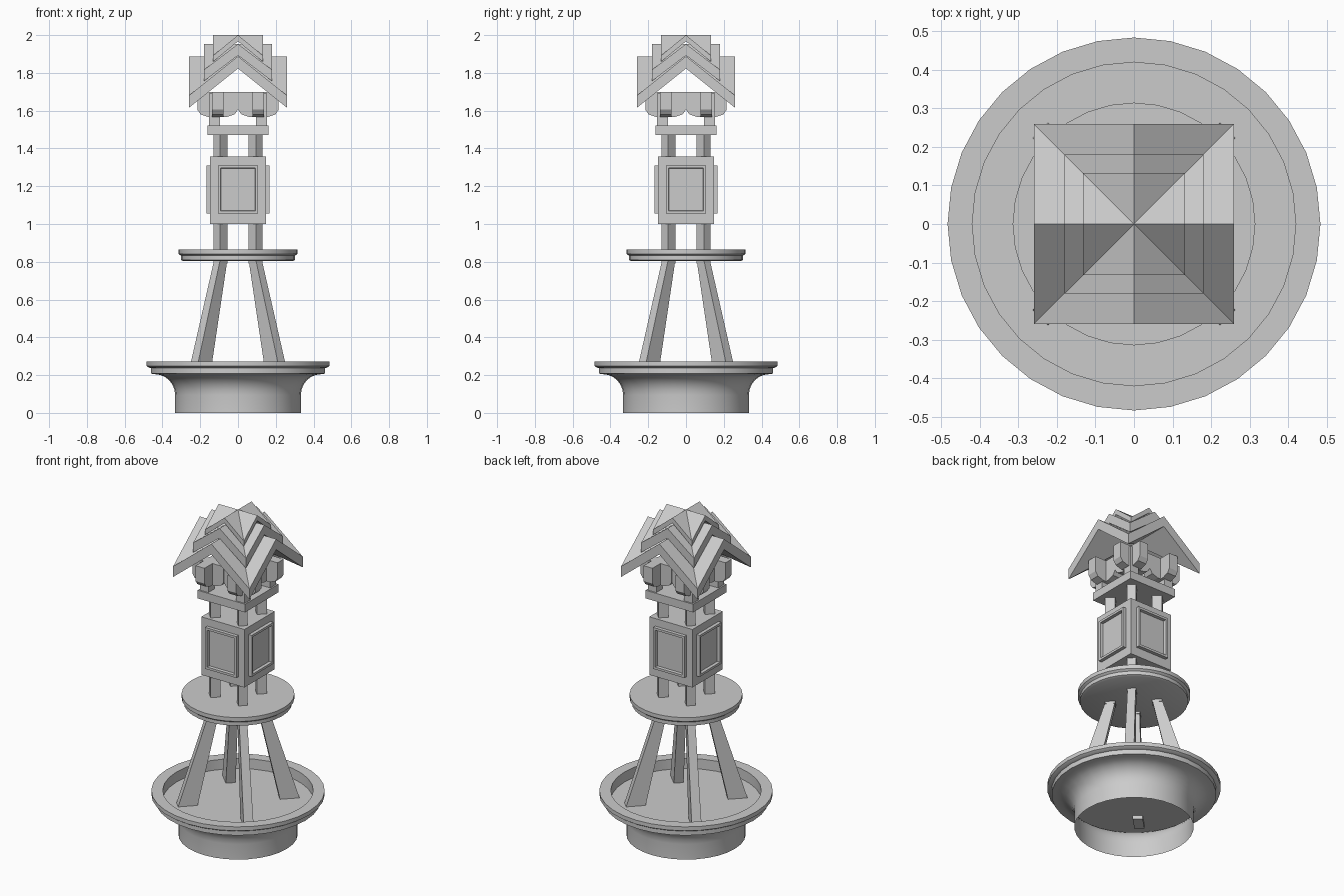
import bpy, bmesh
from math import sin, cos, pi
from mathutils import Matrix, Vector

if "Cube" in bpy.data.objects:
    bpy.data.objects.remove(bpy.data.objects["Cube"])


def add_object(name, bm, smooth=False):
    bmesh.ops.recalc_face_normals(bm, faces=bm.faces)
    mesh = bpy.data.meshes.new(name)
    bm.to_mesh(mesh)
    bm.free()
    ob = bpy.data.objects.new(name, mesh)
    bpy.context.collection.objects.link(ob)
    if smooth:
        bpy.ops.object.select_all(action='DESELECT')
        ob.select_set(True)
        bpy.context.view_layer.objects.active = ob
        bpy.ops.object.shade_smooth_by_angle(angle=pi / 6)
    return ob


def lathe(name, profile, sides=32):
    """Revolve (radius, z) points; radius 0 closes to a point."""
    bm = bmesh.new()
    rings = []
    for r, z in profile:
        n = sides if r > 0 else 1
        rings.append([bm.verts.new((r * cos(2 * pi * i / sides), r * sin(2 * pi * i / sides), z))
                      for i in range(n)])
    for a, b in zip(rings, rings[1:]):
        for i in range(sides):
            j = (i + 1) % sides
            ids = [a[i % len(a)], a[j % len(a)], b[j % len(b)], b[i % len(b)]]
            bm.faces.new(list(dict.fromkeys(ids)))
    return add_object(name, bm, smooth=True)


def loft(name, ring_a, ring_b, turn=0.0):
    """Solid between two matching rings of 3D points, turned about z."""
    bm = bmesh.new()
    a = [bm.verts.new(p) for p in ring_a]
    b = [bm.verts.new(p) for p in ring_b]
    n = len(a)
    bm.faces.new(a)
    bm.faces.new(b)
    for i in range(n):
        bm.faces.new((a[i], a[(i + 1) % n], b[(i + 1) % n], b[i]))
    bm.transform(Matrix.Rotation(turn, 4, 'Z'))
    return add_object(name, bm)


def rect(x0, x1, w, z, yc=0.0):
    return [(x0, yc - w / 2, z), (x1, yc - w / 2, z), (x1, yc + w / 2, z), (x0, yc + w / 2, z)]


def block(name, x0, x1, w, z0, z1, turn=0.0, yc=0.0):
    return loft(name, rect(x0, x1, w, z0, yc), rect(x0, x1, w, z1, yc), turn)


# Flared round base with stepped rim and sunken floor, open underneath
flare = [(0.44 - 0.108 * cos(t * pi / 12), 0.2 - 0.1 * (1 - sin(t * pi / 12))) for t in range(0, 7)]
flare = [(0.333 + 0.107 * (1 - cos(t * pi / 12)), 0.095 + 0.11 * sin(t * pi / 12)) for t in range(7)]
lathe("base_dish", [(0.333, 0)] + flare + [(0.46, 0.208), (0.46, 0.237), (0.472, 0.24), (0.484, 0.248),
      (0.484, 0.272), (0.42, 0.272), (0.42, 0.21), (0, 0.21)])

# Round table above the legs
lathe("middle_disc", [(0, 0.804), (0.29, 0.804), (0.302, 0.81), (0.302, 0.832), (0.315, 0.842),
      (0.315, 0.866), (0, 0.866)])

# Four splayed legs and four lower posts, set on the diagonals
for k in range(4):
    turn = pi / 4 + k * pi / 2
    loft(f"leg_{k}", rect(0.238, 0.35, 0.056, 0.19), rect(0.102, 0.156, 0.045, 0.81), turn)
    block(f"lower_post_{k}", 0.103, 0.159, 0.05, 0.79, 1.49, turn)

# Lantern box and cap plate
block("lantern_box", -0.147, 0.147, 0.294, 1.0, 1.357)
block("cap_plate", -0.162, 0.162, 0.324, 1.472, 1.522)

# Raised window frame with a sunken panel on each face
for k in range(4):
    bm = bmesh.new()
    bmesh.ops.create_cube(bm, size=1, matrix=Matrix.Translation((0.154, 0, 1.183))
                          @ Matrix.Diagonal((0.028, 0.212, 0.255, 1)))
    bm.normal_update()
    front = max(bm.faces, key=lambda f: f.normal.x)
    bmesh.ops.inset_region(bm, faces=[front], thickness=0.02, depth=0)
    bmesh.ops.inset_region(bm, faces=[front], thickness=0.003, depth=-0.018)
    bm.transform(Matrix.Rotation(k * pi / 2, 4, 'Z'))
    add_object(f"window_frame_{k}", bm)

# Upper posts and crossed bracket arms with rounded undersides
arm = [(-0.107, 1.7), (-0.107, 1.605), (-0.09, 1.58), (-0.05, 1.567),
       (0.05, 1.567), (0.09, 1.58), (0.107, 1.605), (0.107, 1.7)]
for k in range(4):
    turn = k * pi / 2
    block(f"upper_post_{k}", 0.095, 0.153, 0.058, 1.5, 1.69, turn, 0.124)
    c, w = 0.108, 0.03
    loft(f"bracket_x_{k}", [(c + u, c - w, z) for u, z in arm],
         [(c + u, c + w, z) for u, z in arm], turn)
    loft(f"bracket_y_{k}", [(c - w, c + u, z) for u, z in arm],
         [(c + w, c + u, z) for u, z in arm], turn)


def cross_gable(name, half, top, slope, thick):
    """Two crossing gables on a square plan: ridges on the axes, valleys on the diagonals."""
    bm = bmesh.new()
    plan = [(1, 0), (1, 1), (0, 1), (-1, 1), (-1, 0), (-1, -1), (0, -1), (1, -1)]
    rims = []
    for drop in (0, thick):
        mid = bm.verts.new((0, 0, top - drop))
        rim = [bm.verts.new((x * half, y * half, top - drop - slope * half * abs(x * y))) for x, y in plan]
        for i in range(8):
            bm.faces.new((mid, rim[i], rim[(i + 1) % 8]))
        rims.append(rim)
    a, b = rims
    for i in range(8):
        j = (i + 1) % 8
        bm.faces.new((a[i], a[j], b[j], b[i]))
    return add_object(name, bm)


# Three stacked roof tiers
cross_gable("roof_lower", 0.26, 1.888, 0.8, 0.065)
cross_gable("roof_middle", 0.18, 1.953, 0.76, 0.06)
cross_gable("roof_top", 0.132, 2.0, 0.82, 0.033)
